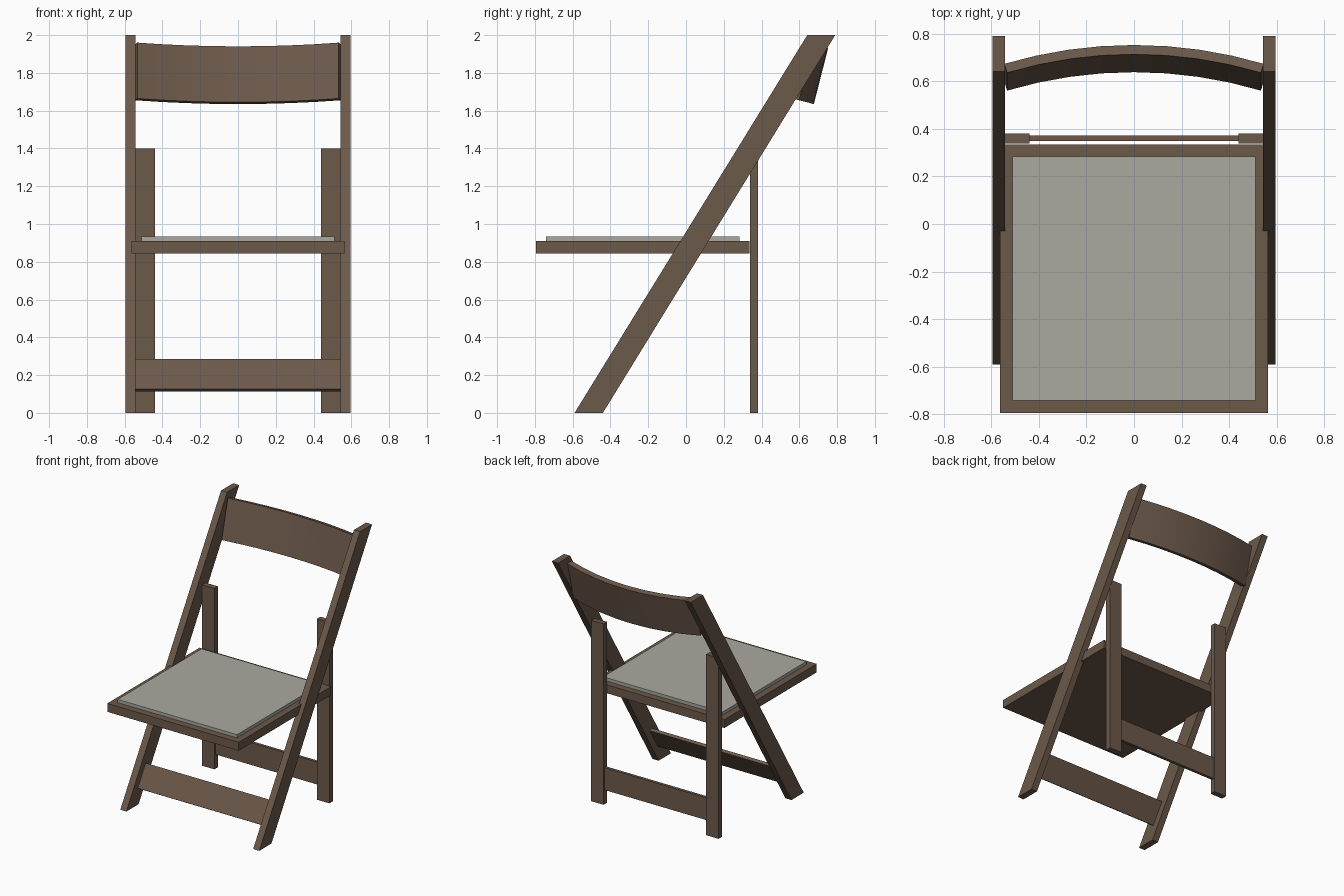
import bpy, bmesh, math
from mathutils import Vector

if "Cube" in bpy.data.objects:
    bpy.data.objects.remove(bpy.data.objects["Cube"])


def material(name, rgb):
    m = bpy.data.materials.new(name)
    m.diffuse_color = (*rgb, 1)
    m.use_nodes = True
    m.node_tree.nodes["Principled BSDF"].inputs["Base Color"].default_value = m.diffuse_color
    return m


wood = material("brown_wood", (0.15, 0.10, 0.07))
fabric = material("grey_pad", (0.40, 0.40, 0.35))


def loft(name, rings, mat):
    """Join matching cross-sections into a closed solid."""
    bm = bmesh.new()
    loops = [[bm.verts.new(p) for p in ring] for ring in rings]
    n = len(loops[0])
    for a, b in zip(loops, loops[1:]):
        for i in range(n):
            j = (i + 1) % n
            bm.faces.new((a[i], a[j], b[j], b[i]))
    bm.faces.new(loops[0])
    bm.faces.new(loops[-1])
    bmesh.ops.recalc_face_normals(bm, faces=bm.faces)
    me = bpy.data.meshes.new(name)
    bm.to_mesh(me)
    bm.free()
    me.materials.append(mat)
    ob = bpy.data.objects.new(name, me)
    bpy.context.collection.objects.link(ob)
    return ob


def extrude_x(name, profile, x0, x1, mat=wood):
    """Extrude a side (y, z) profile from x0 to x1."""
    return loft(name, [[(x, y, z) for y, z in profile] for x in (x0, x1)], mat)


def rect(y0, y1, z0, z1):
    return [(y0, z0), (y1, z0), (y1, z1), (y0, z1)]


# Slanted front legs and upright back legs
for side, s in (("left", -1), ("right", 1)):
    extrude_x("front_leg_" + side,
              [(-0.59, 0), (-0.44, 0), (0.79, 2), (0.642, 2)], s * 0.543, s * 0.595)
    extrude_x("back_leg_" + side, rect(0.338, 0.381, 0, 1.4), s * 0.439, s * 0.545)

# Seat board and pad
extrude_x("seat", rect(-0.795, 0.335, 0.845, 0.91), -0.563, 0.563)
extrude_x("seat_pad", rect(-0.742, 0.284, 0.90, 0.935), -0.511, 0.511, fabric)

# Back stretcher
extrude_x("back_stretcher", rect(0.349, 0.372, 0.112, 0.285), -0.445, 0.445)

# Front stretcher, tilted with the front legs
tilt = math.atan2(1.23, 2)
along = Vector((math.sin(tilt), math.cos(tilt)))
across = Vector((math.cos(tilt), -math.sin(tilt)))
mid = Vector((-0.392, 0.2))
extrude_x("front_stretcher",
          [tuple(mid + along * a * 0.093 + across * b * 0.012)
           for a, b in ((-1, -1), (-1, 1), (1, 1), (1, -1))], -0.545, 0.545)

# Curved backrest: tilted cross-section swept along a shallow arc
SEG, RADIUS, THICK, HEIGHT = 8, 1.86, 0.04, 0.305
lean = math.radians(14.3)
up = Vector((0, math.sin(lean), math.cos(lean)))
back = Vector((0, math.cos(lean), -math.sin(lean)))
base = Vector((0, 0.677, 1.635))
half = math.asin(0.545 / RADIUS)
rings = []
for i in range(SEG + 1):
    t = half * (2 * i / SEG - 1)
    ring = []
    for r, h in ((RADIUS, 0), (RADIUS, HEIGHT), (RADIUS - THICK, HEIGHT), (RADIUS - THICK, 0)):
        ring.append(base + Vector((r * math.sin(t), 0, 0))
                    + back * (r * math.cos(t) - RADIUS) + up * h)
    rings.append(ring)
backrest = loft("backrest", rings, wood)
bpy.context.view_layer.objects.active = backrest
backrest.select_set(True)
bpy.ops.object.shade_smooth_by_angle(angle=math.radians(30))
